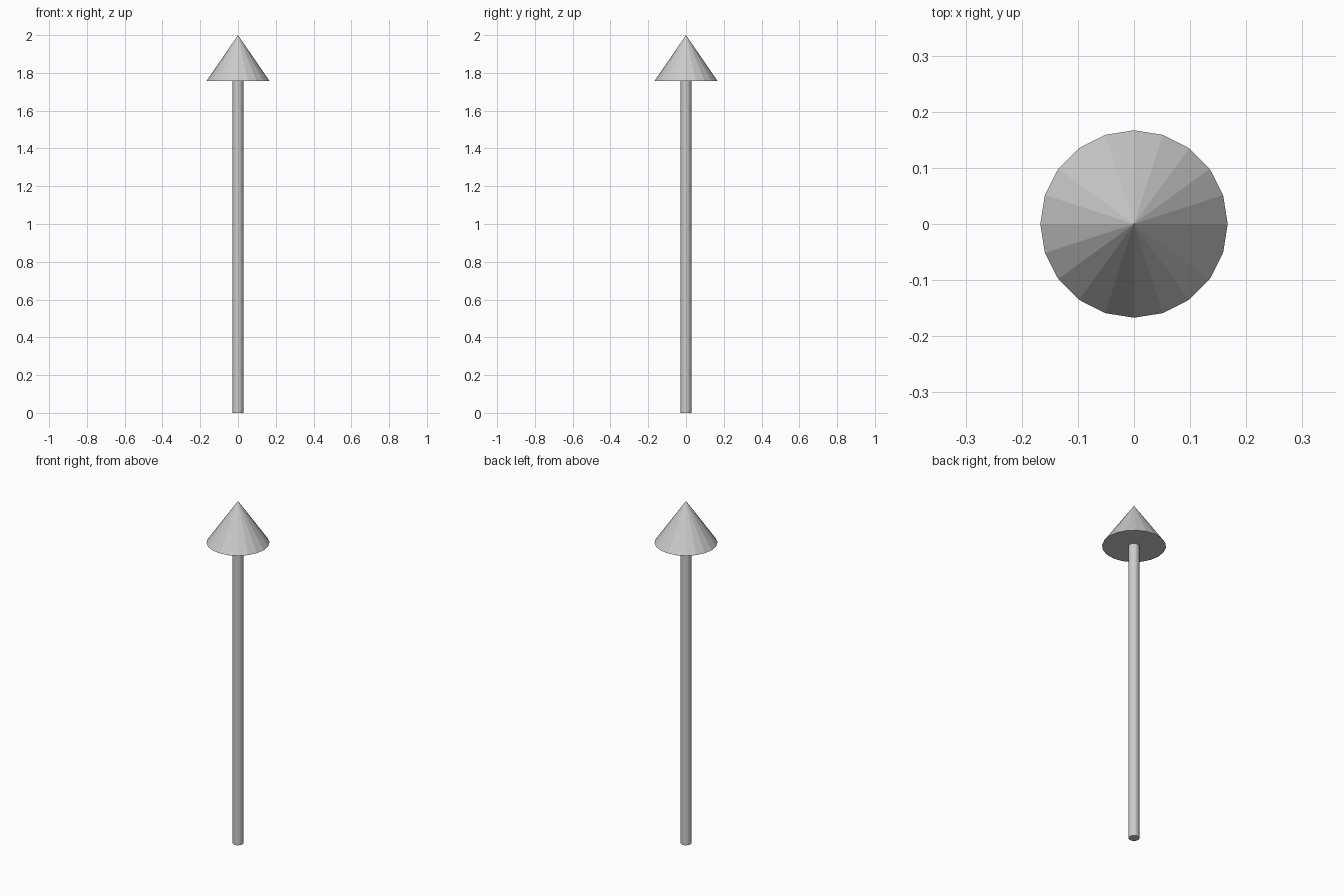
import bpy

if "Cube" in bpy.data.objects:
    bpy.data.objects.remove(bpy.data.objects["Cube"])

SIDES = 20
HEIGHT = 2.0
HEAD_BASE = 1.757

# Slim round shaft standing on the ground
bpy.ops.mesh.primitive_cylinder_add(vertices=SIDES, radius=0.029, depth=HEAD_BASE,
                                    location=(0, 0, HEAD_BASE / 2))
bpy.context.object.name = "arrow_shaft"

# Conical head with a closed flat underside
bpy.ops.mesh.primitive_cone_add(vertices=SIDES, radius1=0.167, radius2=0,
                                depth=HEIGHT - HEAD_BASE,
                                location=(0, 0, (HEIGHT + HEAD_BASE) / 2))
bpy.context.object.name = "arrow_head"
